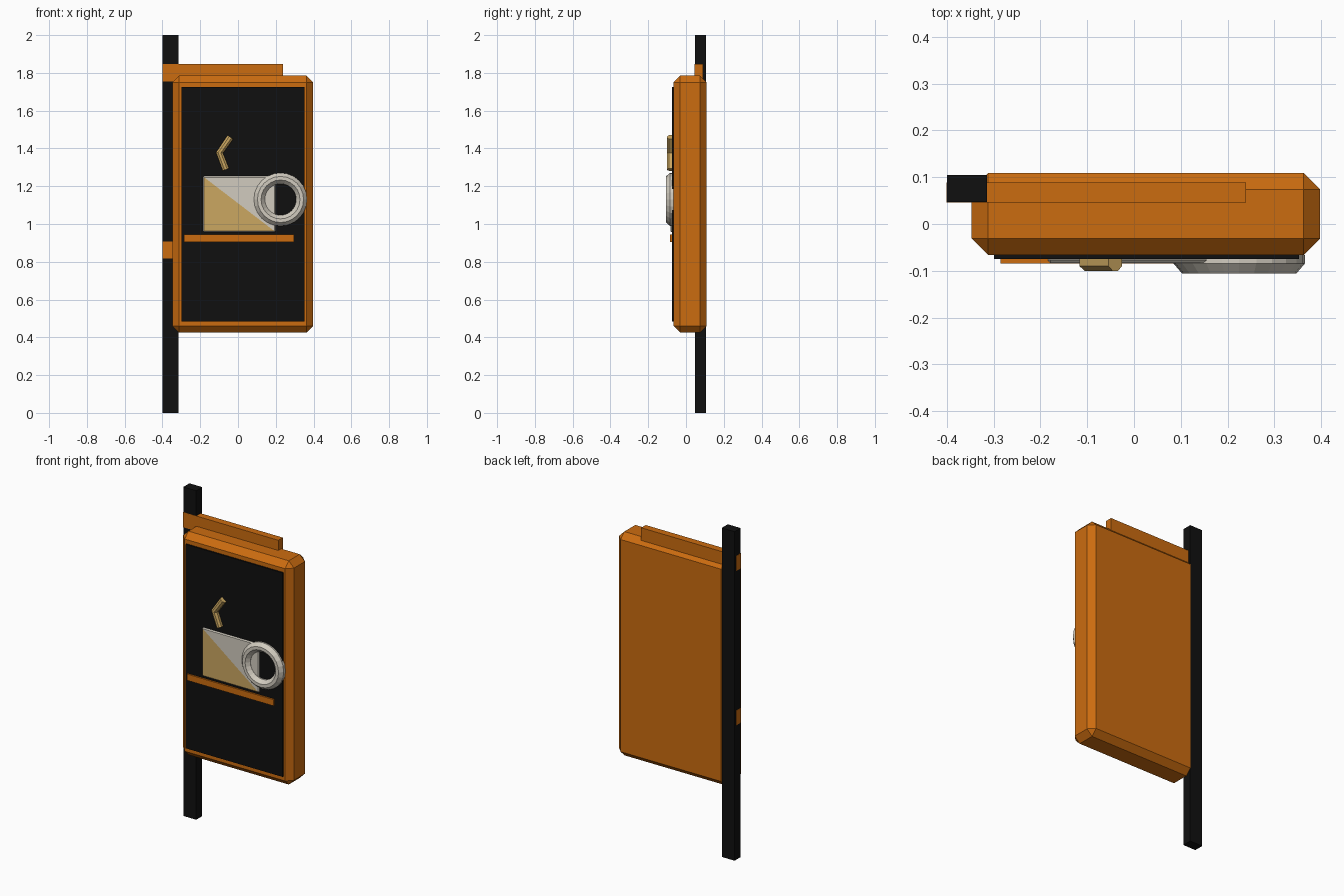
import bpy, bmesh, math
from mathutils import Vector

cube = bpy.data.objects.get("Cube")
if cube:
    bpy.data.objects.remove(cube, do_unlink=True)


def material(name, rgb):
    m = bpy.data.materials.new(name)
    m.use_nodes = True
    color = (*rgb, 1)
    m.diffuse_color = color
    node = next(n for n in m.node_tree.nodes if n.type == "BSDF_PRINCIPLED")
    node.inputs["Base Color"].default_value = color
    return m


ORANGE = material("orange", (0.60, 0.15, 0.005))
BLACK = material("black", (0.005, 0.005, 0.005))
TAN = material("tan", (0.60, 0.39, 0.12))
CREAM = material("cream", (0.64, 0.60, 0.52))


def finish(name, bm, *mats):
    bmesh.ops.recalc_face_normals(bm, faces=bm.faces[:])
    mesh = bpy.data.meshes.new(name)
    bm.to_mesh(mesh)
    bm.free()
    for m in mats:
        mesh.materials.append(m)
    ob = bpy.data.objects.new(name, mesh)
    bpy.context.collection.objects.link(ob)
    return ob


def box_mesh(x, y, z, chamfer=0):
    """Box between (low, high) limits with optional flat chamfers."""
    bm = bmesh.new()
    bmesh.ops.create_cube(bm, size=1)
    for v in bm.verts:
        v.co = Vector([(lo + hi) / 2 + c * (hi - lo) for c, (lo, hi) in zip(v.co, (x, y, z))])
    if chamfer:
        bmesh.ops.bevel(bm, geom=bm.edges[:], offset=chamfer, segments=1, affect="EDGES")
    return bm


def box(name, x, y, z, mat, chamfer=0):
    return finish(name, box_mesh(x, y, z, chamfer), mat)


# Post, brackets and sign case
box("post", (-0.4, -0.314), (0.047, 0.105), (0, 2), BLACK)
box("top_bracket", (-0.401, 0.239), (0.046, 0.089), (1.755, 1.847), ORANGE)
box("lower_bracket", (-0.401, -0.2), (0.046, 0.089), (0.817, 0.907), ORANGE)
box("sign_case", (-0.347, 0.398), (-0.066, 0.109), (0.425, 1.785), ORANGE, 0.035)
box("front_panel", (-0.299, 0.353), (-0.075, -0.06), (0.485, 1.725), BLACK)
box("shelf_strip", (-0.285, 0.297), (-0.085, -0.07), (0.906, 0.944), ORANGE)

# Cup body, its front split along the diagonal into two colours
cup = box_mesh((-0.185, 0.198), (-0.083, -0.07), (0.957, 1.253), 0.006)
front = min(cup.faces, key=lambda f: f.calc_center_median().y)
corners = sorted(front.verts, key=lambda v: v.co.x - v.co.z)
bmesh.ops.connect_verts(cup, verts=[corners[0], corners[-1]])
halves = sorted(cup.faces, key=lambda f: f.calc_center_median().y)[:2]
min(halves, key=lambda f: f.calc_center_median().x).material_index = 1
finish("cup_body", cup, CREAM, TAN)

# Cup handle: a chamfered profile turned around the y axis
profile = [(0.141, -0.066), (0.141, -0.084), (0.122, -0.106),
           (0.103, -0.106), (0.083, -0.084), (0.083, -0.066)]
SIDES = 24
bm = bmesh.new()
rings = []
for i in range(SIDES):
    a = math.tau * i / SIDES
    rings.append([bm.verts.new((0.225 + r * math.cos(a), y, 1.13 + r * math.sin(a)))
                  for r, y in profile])
for i, ring in enumerate(rings):
    following = rings[(i + 1) % SIDES]
    for j in range(len(profile)):
        k = (j + 1) % len(profile)
        bm.faces.new((ring[j], ring[k], following[k], following[j]))
finish("cup_handle", bm, CREAM)

# Bent steam mark: a chamfered section swept along three points
path = [Vector((-0.04, 0, 1.460)), Vector((-0.098, 0, 1.377)), Vector((-0.064, 0, 1.288))]
across = [Vector((0.82, 0, -0.57)), Vector((1.05, 0, -0.1)), Vector((0.93, 0, 0.36))]
section = [(-0.018, -0.07), (-0.018, -0.09), (-0.007, -0.1),
           (0.007, -0.1), (0.018, -0.09), (0.018, -0.07)]
bm = bmesh.new()
rows = [[bm.verts.new(p + d * w + Vector((0, y, 0))) for w, y in section]
        for p, d in zip(path, across)]
for a, b in zip(rows, rows[1:]):
    for j in range(len(section)):
        k = (j + 1) % len(section)
        bm.faces.new((a[j], a[k], b[k], b[j]))
bm.faces.new(rows[0])
bm.faces.new(rows[-1])
finish("steam_mark", bm, TAN)
